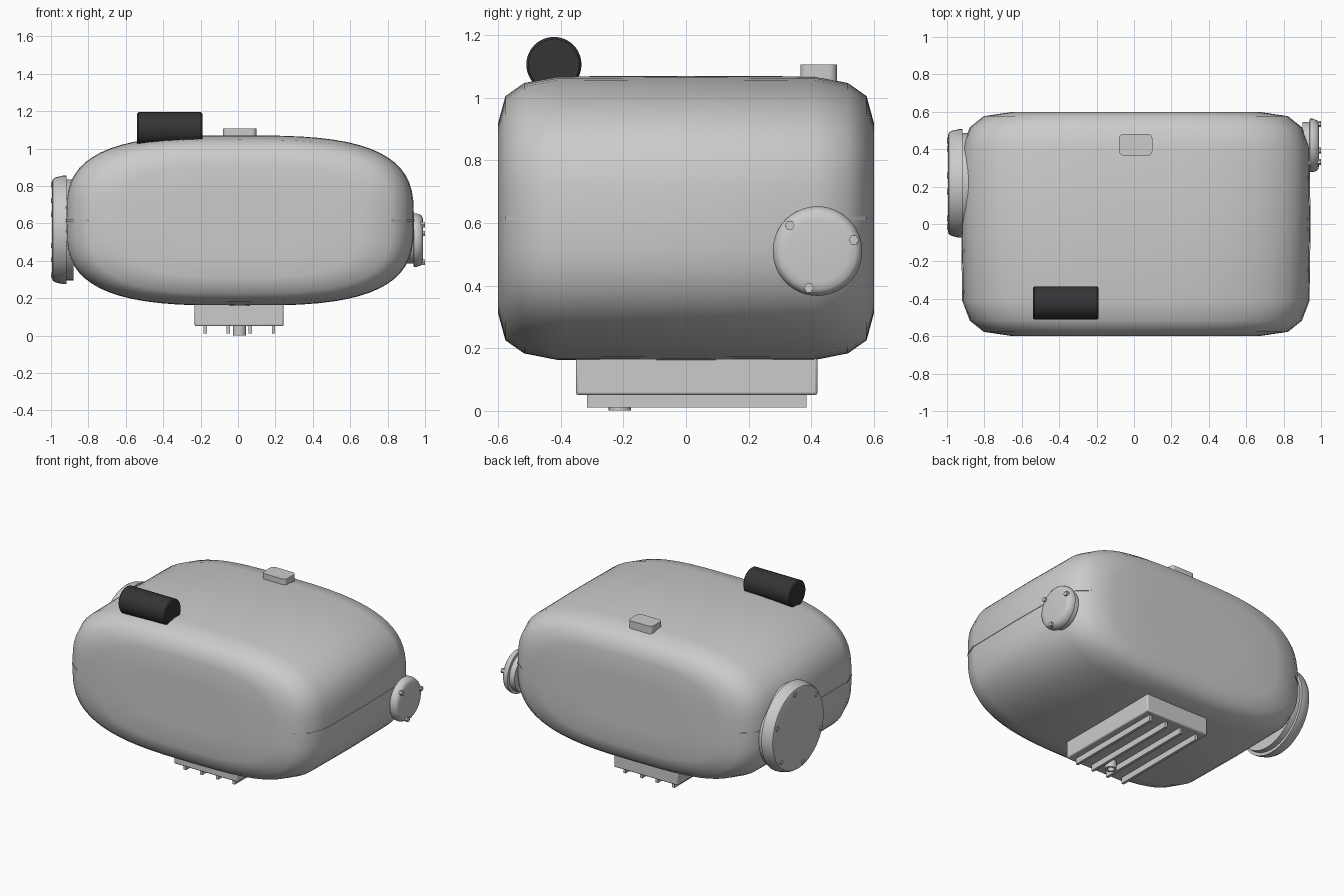
import bpy, bmesh
from math import sin, cos, pi, radians, copysign
from mathutils import Matrix, Vector

if "Cube" in bpy.data.objects:
    bpy.data.objects.remove(bpy.data.objects["Cube"])


def finish(name, bm, angle=35, bevel=0.0):
    bmesh.ops.recalc_face_normals(bm, faces=bm.faces[:])
    me = bpy.data.meshes.new(name)
    bm.to_mesh(me)
    bm.free()
    ob = bpy.data.objects.new(name, me)
    bpy.context.collection.objects.link(ob)
    bpy.ops.object.select_all(action='DESELECT')
    ob.select_set(True)
    bpy.context.view_layer.objects.active = ob
    bpy.ops.object.shade_smooth_by_angle(angle=radians(angle))
    if bevel:
        m = ob.modifiers.new("edge", 'BEVEL')
        m.width, m.segments = bevel, 2
    return ob


def loft(bm, loops, cap=True):
    rings = [[bm.verts.new(p) for p in loop] for loop in loops]
    for a, b in zip(rings, rings[1:]):
        for i in range(len(a)):
            j = (i + 1) % len(a)
            bm.faces.new((a[i], a[j], b[j], b[i]))
    if cap:
        bm.faces.new(rings[0])
        bm.faces.new(rings[-1])
    return rings


def turned(bm, centre, profile, seg, phase=0.0):
    """Loft of circles along x; profile holds (x, radius)."""
    y, z = centre
    loft(bm, [[(x, y + r * cos(2 * pi * i / seg + phase), z + r * sin(2 * pi * i / seg + phase))
               for i in range(seg)] for x, r in profile])


def box(name, lo, hi, bevel=0.0, corner=0.0):
    bm = bmesh.new()
    lo, hi = Vector(lo), Vector(hi)
    bmesh.ops.create_cube(bm, size=1, matrix=Matrix.Translation((lo + hi) / 2) @ Matrix.Diagonal((*(hi - lo), 1)))
    if corner:
        up = [e for e in bm.edges if abs(e.verts[0].co.z - e.verts[1].co.z) > 0.01]
        bmesh.ops.bevel(bm, geom=up, offset=corner, segments=5, profile=0.5, affect='EDGES')
    return finish(name, bm, bevel=bevel)


# Body: superelliptical rings stacked along y
CX, CZ, N = 0.01, 0.615, 64


def ring(y, hx, hz, n=3.1):
    pts = []
    for i in range(N):
        c, s = cos(2 * pi * i / N), sin(2 * pi * i / N)
        pts.append((CX + hx * copysign(abs(c) ** (2 / n), c), y, CZ + hz * copysign(abs(s) ** (2 / n), s)))
    return pts


half = [(0.6, 0.35, 0.16), (0.6, 0.655, 0.305), (0.577, 0.81, 0.39), (0.517, 0.885, 0.432), (0.41, 0.926, 0.453)]
sections = [(-y, a, b) for y, a, b in half] + [(0, 0.931, 0.455)] + [(y, a, b) for y, a, b in reversed(half)]
bm = bmesh.new()
loft(bm, [ring(*s) for s in sections])
finish("body", bm, 80)

# Seam strips along both sides
outline = [(y, a) for y, a, b in sections if abs(y) < 0.59]
for side, label in ((-1, "left"), (1, "right")):
    bm = bmesh.new()
    loft(bm, [[(CX + side * (a + dx), y, CZ + dz) for dx, dz in
               ((-0.02, -0.005), (0.003, -0.005), (0.003, 0.005), (-0.02, 0.005))] for y, a in outline])
    finish("seam_" + label, bm)


# Round side covers with hex bolts
def cover(name, centre, profile, bolt_x, bolt_r, count, phase):
    bm = bmesh.new()
    turned(bm, centre, profile, 48)
    finish(name, bm, 40)
    bm = bmesh.new()
    for k in range(count):
        a = radians(phase) + 2 * pi * k / count
        turned(bm, (centre[0] + bolt_r * cos(a), centre[1] + bolt_r * sin(a)),
               [(bolt_x[0], 0.016), (bolt_x[1], 0.016)], 6)
    finish(name + "_bolts", bm)


cover("left_cover", (0.217, 0.565),
      [(-0.88, 0.27), (-0.918, 0.27), (-0.918, 0.29), (-0.936, 0.29), (-0.975, 0.281), (-0.99, 0.272), (-0.995, 0.255)],
      (-0.97, -1.0), 0.245, 6, 20)
cover("right_cover", (0.42, 0.51),
      [(0.9, 0.125), (0.938, 0.125), (0.94, 0.143), (0.955, 0.143), (0.978, 0.135), (0.987, 0.122), (0.99, 0.10)],
      (0.965, 1.0), 0.121, 3, 17)

# Dark roller on top
bm = bmesh.new()
turned(bm, (-0.422, 1.106),
       [(-0.54, 0.081), (-0.533, 0.088), (-0.197, 0.088), (-0.19, 0.081)], 48)
roller = finish("top_roller", bm, 30)
dark = bpy.data.materials.new("dark")
dark.diffuse_color = (0.035, 0.035, 0.038, 1)
dark.use_nodes = True
dark.node_tree.nodes["Principled BSDF"].inputs["Base Color"].default_value = dark.diffuse_color
roller.data.materials.append(dark)

# Button on top and foot block below
box("top_button", (-0.08, 0.365, 1.03), (0.098, 0.482, 1.106), corner=0.025)
box("foot_block", (-0.232, -0.352, 0.05), (0.244, 0.42, 0.2), bevel=0.008)

# Ribs under the foot
for i, x in enumerate((-0.175, -0.052, 0.066, 0.19)):
    box(f"foot_rib_{i + 1}", (x - 0.009, -0.317, 0.01), (x + 0.009, 0.385, 0.06))

# Hollow socket between the ribs
bm = bmesh.new()
loft(bm, [[(0.008 + r * cos(2 * pi * i / 16), -0.212 + r * sin(2 * pi * i / 16), z) for i in range(16)]
          for z, r in ((0.06, 0.036), (0.0, 0.036), (0.0, 0.022), (0.045, 0.022))])
finish("foot_socket", bm)
